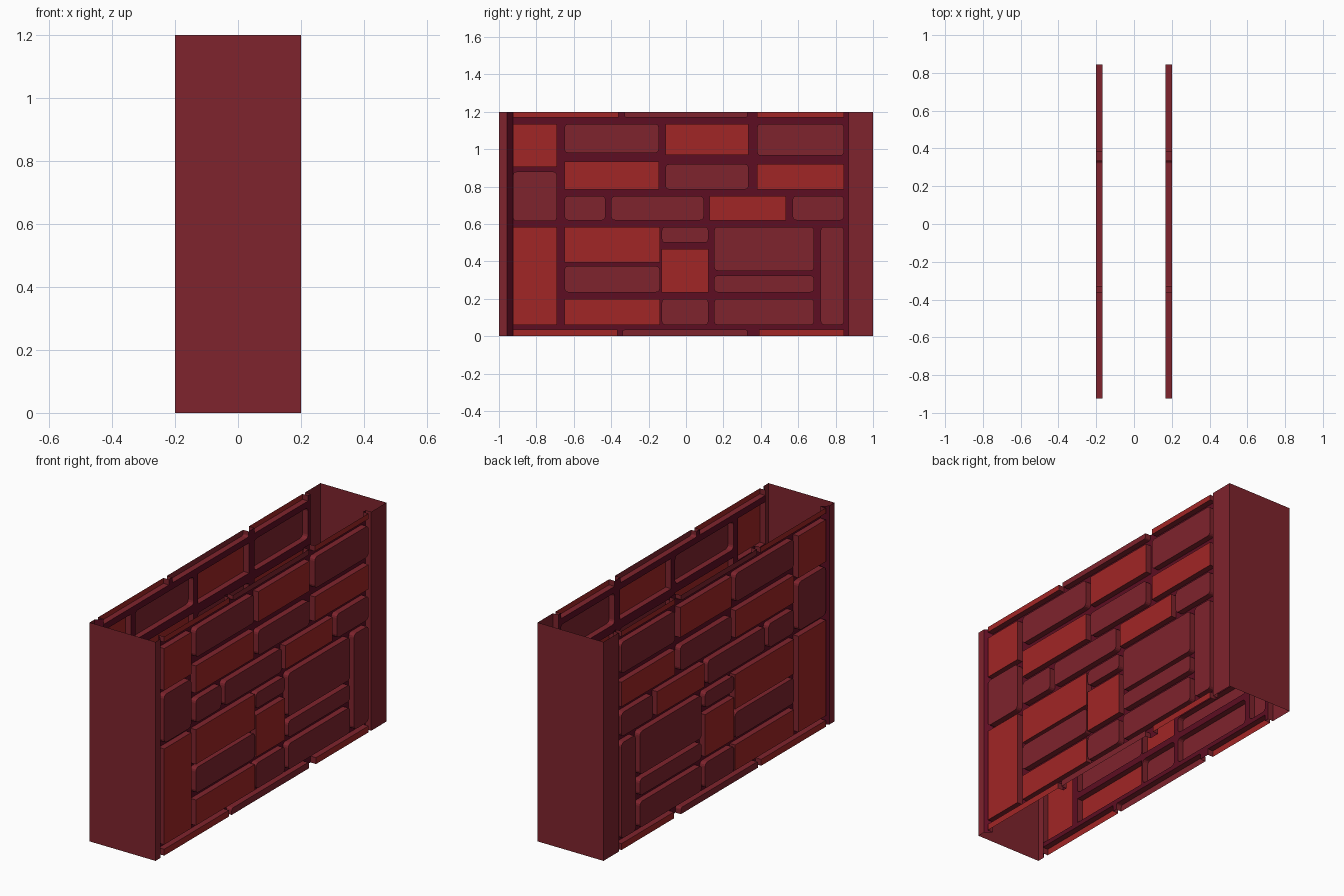
import bpy, math

if "Cube" in bpy.data.objects:
    bpy.data.objects.remove(bpy.data.objects["Cube"])

OUT, IN = 0.2, 0.167          # brick face depth, mortar depth
Y0, Y1, H = -0.925, 0.868, 1.2


def material(name, col):
    m = bpy.data.materials.new(name)
    m.diffuse_color = (*col, 1)
    m.use_nodes = True
    m.node_tree.nodes["Principled BSDF"].inputs["Base Color"].default_value = m.diffuse_color
    return m


MAROON = material("maroon brick", (0.212, 0.017, 0.026))
RED = material("red brick", (0.355, 0.019, 0.019))
MORTAR = material("dark mortar", (0.110, 0.004, 0.016))

# Bricks as y0, y1, z0, z1; R faces are bright red, M faces are maroon
R = [(-.925, -.69, .905, 1.135), (-.925, -.69, .06, .585),
     (-.925, -.36, 1.17, H), (.38, .845, 1.17, H),
     (-.925, -.365, 0, .035), (.39, .845, 0, .035),
     (-.11, .335, .97, 1.135), (-.65, -.145, .785, .935), (.38, .845, .785, .92),
     (.125, .535, .62, .75), (-.65, -.14, .395, .585), (-.65, -.14, .06, .20),
     (-.13, .12, .235, .465)]
M = [(-.925, -.69, .615, .88), (-.33, .33, 1.17, H), (-.34, .33, 0, .035),
     (-.65, -.145, .98, 1.135), (.38, .845, .965, 1.135), (-.11, .335, .785, .92),
     (-.65, -.43, .62, .75), (-.40, .095, .62, .75), (.57, .845, .62, .75),
     (-.65, -.14, .235, .375), (-.13, .12, .50, .585), (-.13, .12, .06, .20),
     (.15, .685, .35, .585), (.15, .685, .235, .325), (.15, .685, .06, .20),
     (.72, .845, .06, .585)]


class Sheet:
    """Collects faces; side -1 mirrors them in x."""
    def __init__(self, name, mats, side=1):
        self.name, self.mats, self.s = name, mats, side
        self.v, self.f, self.m = [], [], []

    def face(self, pts, mat=0):
        n = len(self.v)
        self.v += [(x * self.s, y, z) for x, y, z in pts]
        idx = list(range(n, n + len(pts)))
        self.f.append(idx if self.s > 0 else idx[::-1])
        self.m.append(mat)

    def build(self):
        me = bpy.data.meshes.new(self.name)
        me.from_pydata(self.v, [], self.f)
        for m in self.mats:
            me.materials.append(m)
        me.polygons.foreach_set("material_index", self.m)
        me.update()
        bpy.context.collection.objects.link(bpy.data.objects.new(self.name, me))


def corners(b, r):
    """Four (corner, arc points) pairs, counter-clockwise seen from outside."""
    y0, y1, z0, z1 = b
    res = []
    for k, (y, z, sy, sz) in enumerate([(y0, z0, 1, 1), (y1, z0, -1, 1),
                                        (y1, z1, -1, -1), (y0, z1, 1, -1)]):
        if r == 0 or z in (0, H):
            res.append(((y, z), [(y, z)]))
            continue
        cy, cz = y + sy * r, z + sz * r
        a0 = math.pi + k * math.pi / 2
        res.append(((y, z), [(cy + r * math.cos(a0 + t * math.pi / 6),
                              cz + r * math.sin(a0 + t * math.pi / 6)) for t in range(4)]))
    return res


for side, label in ((1, "right"), (-1, "left")):
    mortar = Sheet(label + "_mortar", [MORTAR], side)
    # Mortar: grid cells not covered by a brick
    ys = sorted({Y0, Y1} | {v for b in R + M for v in b[:2]})
    zs = sorted({0, H} | {v for b in R + M for v in b[2:]})
    for a, b in zip(ys, ys[1:]):
        for c, d in zip(zs, zs[1:]):
            y, z = (a + b) / 2, (c + d) / 2
            if not any(k[0] < y < k[1] and k[2] < z < k[3] for k in R + M):
                mortar.face([(IN, a, c), (IN, b, c), (IN, b, d), (IN, a, d)])
    # Bricks: hollow boxes open to the inside of the wall
    for kind, bricks, rad in (("red", R, 0), ("maroon", M, .02)):
        sh = Sheet(f"{label}_{kind}_bricks", [MAROON, RED], side)
        for b in bricks:
            r = min(rad, (b[3] - b[2]) / 3)
            cs = corners(b, r)
            loop = [p for _, arc in cs for p in arc]
            sh.face([(OUT, *p) for p in loop], 1 if kind == "red" else 0)
            for p, q in zip(loop, loop[1:] + loop[:1]):
                if p[1] == q[1] and p[1] in (0, H):
                    continue            # cut open at the wall's top and bottom
                sh.face([(IN, *p), (IN, *q), (OUT, *q), (OUT, *p)])
            for c, arc in cs:           # mortar behind rounded corners
                if len(arc) > 1:
                    mortar.face([(IN, *c)] + [(IN, *p) for p in arc[::-1]])
        sh.build()
    # Sloped joint by the front post
    mortar.face([(OUT, -.957, 0), (IN, Y0, 0), (IN, Y0, H), (OUT, -.957, H)])
    mortar.build()
    # Corner posts: narrow at the front, wide at the back with a step
    post = Sheet(label + "_corner_posts", [MAROON], side)
    for a, b in ((-1, -.957), (Y1, 1)):
        post.face([(OUT, a, 0), (OUT, b, 0), (OUT, b, H), (OUT, a, H)])
    post.face([(IN, Y1, 0), (OUT, Y1, 0), (OUT, Y1, H), (IN, Y1, H)])
    post.build()

# End panels
for name, y, w in (("front_end_panel", -1, OUT), ("back_end_panel", 1, -OUT)):
    p = Sheet(name, [MAROON])
    p.face([(-w, y, 0), (w, y, 0), (w, y, H), (-w, y, H)])
    p.build()
